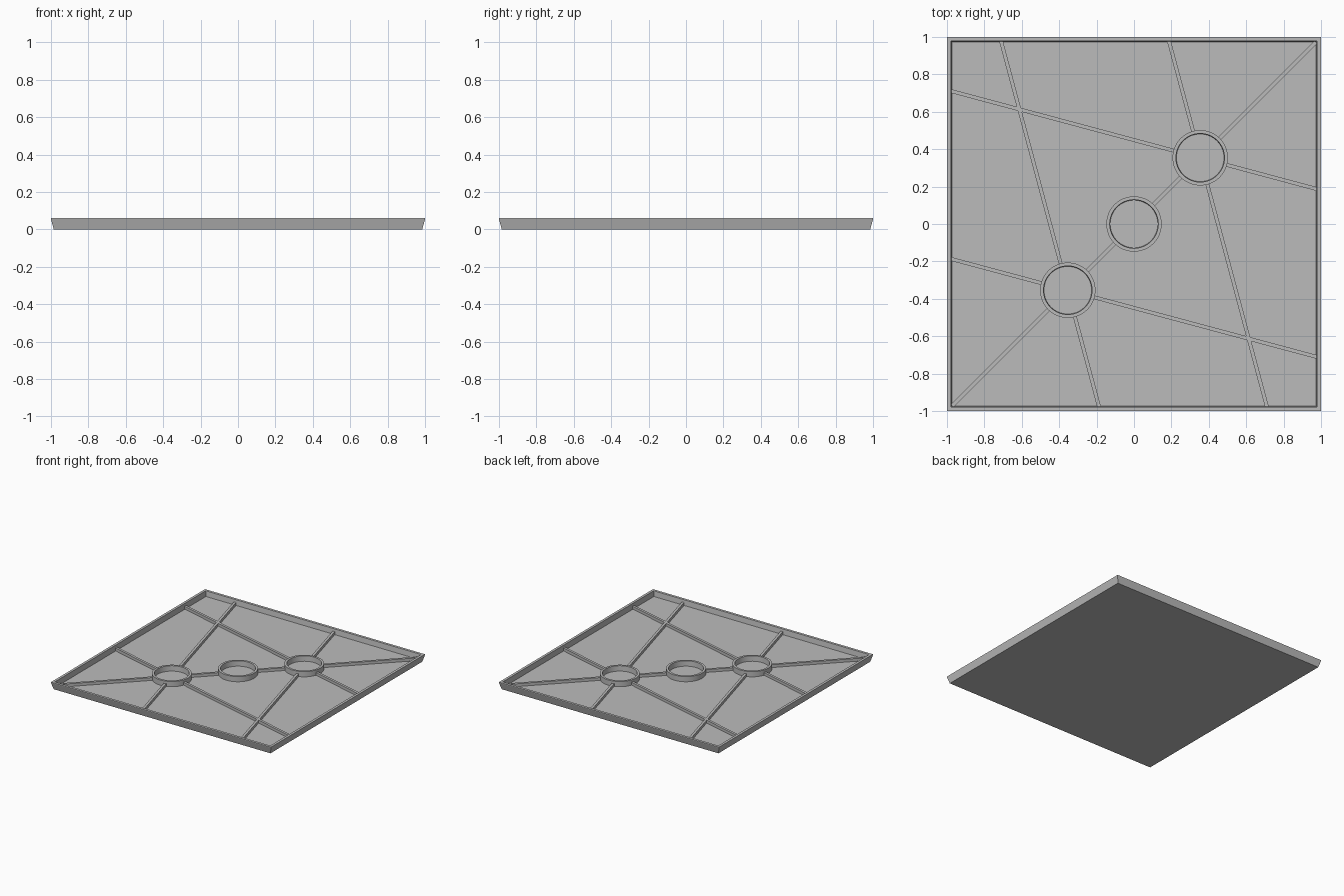
import bpy, bmesh, math
from mathutils import Vector

if "Cube" in bpy.data.objects:
    bpy.data.objects.remove(bpy.data.objects["Cube"])

FLOOR, RIB_TOP, RIM = 0.017, 0.04, 0.06
RING_OUT, RING_IN = 0.148, 0.13
CENTRES = [Vector((p, p)) for p in (-0.354, 0.0, 0.354)]

grey = bpy.data.materials.new("plain grey")
grey.diffuse_color = (0.5, 0.5, 0.5, 1)
grey.use_nodes = True
grey.node_tree.nodes["Principled BSDF"].inputs["Base Color"].default_value = grey.diffuse_color


def make_object(name, bm):
    bmesh.ops.recalc_face_normals(bm, faces=bm.faces)
    mesh = bpy.data.meshes.new(name)
    bm.to_mesh(mesh)
    bm.free()
    mesh.materials.append(grey)
    obj = bpy.data.objects.new(name, mesh)
    bpy.context.collection.objects.link(obj)
    return obj


def sweep(bm, profile, sides, centre=(0, 0), start=0.0, closed=False):
    """Turn a (radius, height) profile around the vertical axis."""
    loops = []
    for r, z in profile:
        angles = [start + 2 * math.pi * i / sides for i in range(sides)]
        loops.append([bm.verts.new((centre[0] + r * math.cos(a),
                                    centre[1] + r * math.sin(a), z)) for a in angles])
    pairs = list(zip(loops, loops[1:]))
    if closed:
        pairs.append((loops[-1], loops[0]))
    for a, b in pairs:
        for i in range(sides):
            j = (i + 1) % sides
            bm.faces.new((a[i], a[j], b[j], b[i]))
    if not closed:
        bm.faces.new(loops[0])
        bm.faces.new(loops[-1])


def add_rib(bm, start, end, width=0.02):
    """Straight bar from start to end, interrupted by every ring it meets."""
    a, b = Vector(start), Vector(end)
    length = (b - a).length
    d = (b - a) / length
    side = Vector((-d.y, d.x)) * width / 2
    stops = [0.0]
    for c in CENTRES:
        along = (c - a).dot(d)
        if (a + d * along - c).length < 0.05:
            stops += [along - 0.139, along + 0.139]
    stops = sorted(stops + [length])
    for s, e in zip(stops[::2], stops[1::2]):
        corners = [a + d * s - side, a + d * e - side, a + d * e + side, a + d * s + side]
        low = [bm.verts.new((*p, FLOOR - 0.007)) for p in corners]
        top = [bm.verts.new((*p, RIB_TOP)) for p in corners]
        bm.faces.new(low)
        bm.faces.new(top)
        for i in range(4):
            j = (i + 1) % 4
            bm.faces.new((low[i], low[j], top[j], top[i]))


# Square tray with flared outer walls
bm = bmesh.new()
q = math.sqrt(2)
sweep(bm, [(0.985 * q, 0), (1.0 * q, 0.054), (1.0 * q, RIM),
           (0.979 * q, RIM), (0.973 * q, FLOOR)], 4, start=math.pi / 4)
make_object("tray", bm)

# Three round sockets
for name, c in zip(("front_ring", "middle_ring", "back_ring"), CENTRES):
    bm = bmesh.new()
    sweep(bm, [(RING_OUT, FLOOR - 0.005), (RING_OUT, RIM), (RING_IN, RIM),
               (RING_IN - 0.003, FLOOR - 0.005)], 64, centre=c, closed=True)
    ring = make_object(name, bm)
    bpy.context.view_layer.objects.active = ring
    ring.select_set(True)
    bpy.ops.object.shade_smooth_by_angle(angle=math.radians(30))
    ring.select_set(False)

# Dividing ribs: steep pair, shallow pair and the diagonal
t = math.tan(math.radians(15))
E = 0.981
near, far = 0.354 - (E - 0.354) * t, 0.354 + (E + 0.354) * t

bm = bmesh.new()
add_rib(bm, (near, E), (far, -E))
add_rib(bm, (-far, E), (-near, -E))
steep = make_object("steep_ribs_helper", bm)
steep.hide_render = True

bm = bmesh.new()
add_rib(bm, (-E, far), (E, near))
add_rib(bm, (-E, -near), (E, -far))
ribs = make_object("crossing_ribs", bm)
union = ribs.modifiers.new("join", "BOOLEAN")
union.operation = "UNION"
union.solver = "EXACT"
union.object = steep

bm = bmesh.new()
add_rib(bm, (-0.972, -0.972), (0.972, 0.972))
make_object("diagonal_rib", bm)
